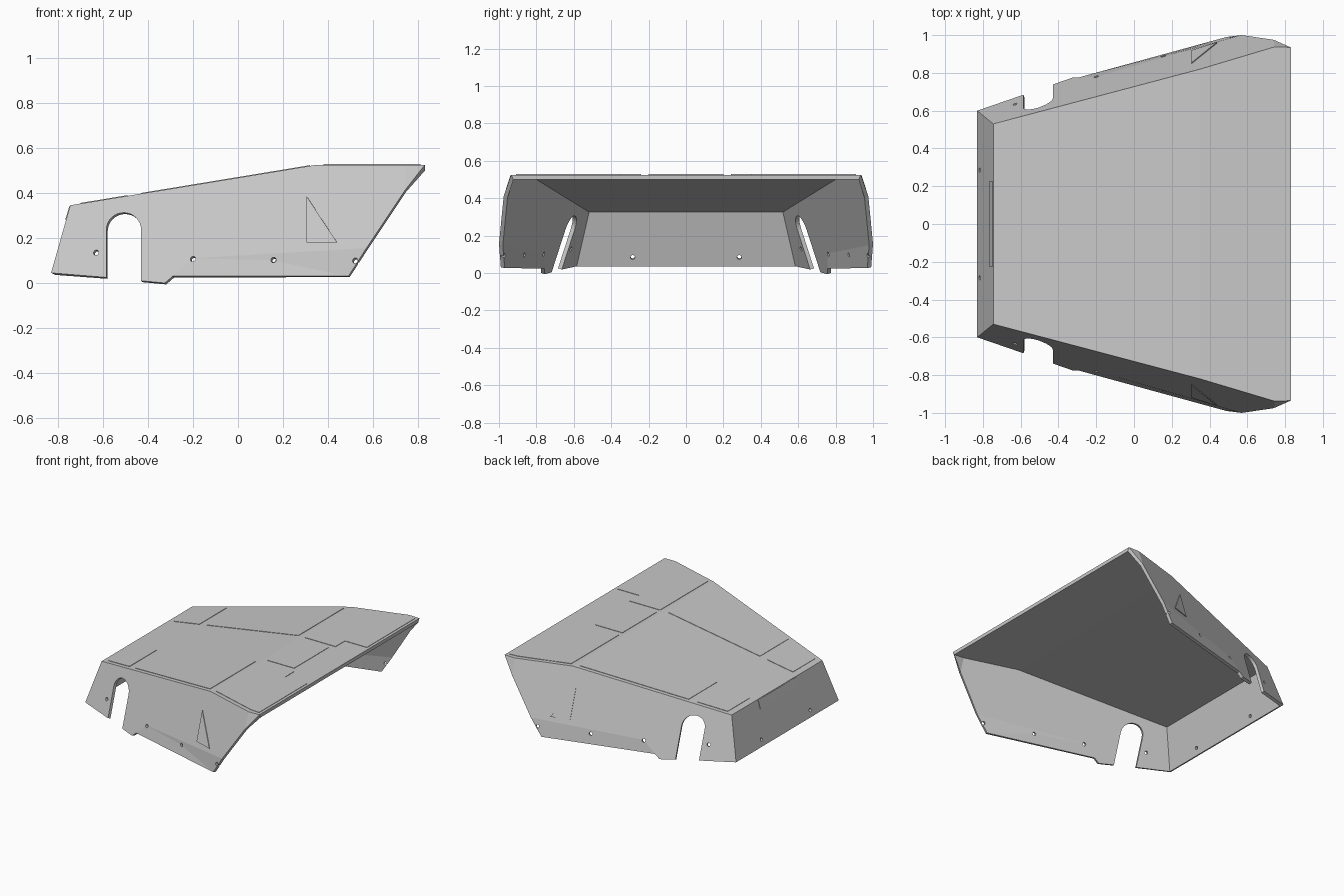
import bpy, bmesh, math
from mathutils import Vector, Matrix

if "Cube" in bpy.data.objects:
    bpy.data.objects.remove(bpy.data.objects["Cube"])

grey = bpy.data.materials.new("plain_grey")
grey.diffuse_color = (0.58, 0.58, 0.58, 1)
grey.use_nodes = True
grey.node_tree.nodes["Principled BSDF"].inputs["Base Color"].default_value = grey.diffuse_color


def new_object(name, bm):
    mesh = bpy.data.meshes.new(name)
    bm.to_mesh(mesh)
    bm.free()
    mesh.materials.append(grey)
    ob = bpy.data.objects.new(name, mesh)
    bpy.context.collection.objects.link(ob)
    return ob


def side_y(x, z):
    """Half width of the leaning side wall."""
    return 0.8785 + 0.318 * x - 0.3235 * z


def roof_z(x):
    return min(0.525, 0.345 + 0.18 * (x + 0.745) / 1.095)


# Side wall outline with the round-topped slot
slot = [(-0.5075 + 0.0775 * math.cos(math.pi * i / 16),
         0.235 + 0.0775 * math.sin(math.pi * i / 16)) for i in range(17)]
outline = [(-0.83, 0.045), (-0.745, 0.345), (0.35, 0.525), (0.745, 0.525),
           (0.74, 0.41), (0.57, 0.155), (-0.2, 0.11), (-0.29, 0.03),
           (-0.325, 0.0), (-0.43, 0.01)] + slot + [(-0.585, 0.025)]
wall = [(x, side_y(x, z), z) for x, z in outline]
wall[3] = (0.745, 0.938, 0.525)
wall[4] = (0.74, 0.975, 0.41)
wall[5] = (0.57, 1.0, 0.155)
tip = (0.83, 0.935, 0.525)
foot = (0.49, 0.99, 0.03)


def flip(p):
    return (p[0], -p[1], p[2])


# Folded sheet shell: roof, rear wall, side walls, front gussets, lower flanges
bm = bmesh.new()
faces = [[wall[1], flip(wall[1]), flip(wall[2]), wall[2]],
         [wall[2], flip(wall[2]), flip(wall[3]), flip(tip), tip, wall[3]],
         [wall[0], flip(wall[0]), flip(wall[1]), wall[1]]]
for f in (wall, [wall[3], tip, wall[4]], [wall[5], foot, wall[7], wall[6]]):
    faces += [f, [flip(p) for p in reversed(f)]]
for f in faces:
    bm.faces.new([bm.verts.new(p) for p in f])
bmesh.ops.remove_doubles(bm, verts=bm.verts, dist=0.0005)
bmesh.ops.recalc_face_normals(bm, faces=bm.faces)
roof = max(bm.faces, key=lambda f: f.calc_center_median().z)
if roof.normal.z < 0:
    bmesh.ops.reverse_faces(bm, faces=bm.faces)
shell = new_object("armour_shell", bm)
solid = shell.modifiers.new("thickness", 'SOLIDIFY')
solid.thickness = 0.022
solid.offset = -1
solid.use_even_offset = True

# Bolt holes in the side walls and rear wall
bm = bmesh.new()


def hole(centre, axis):
    turn = Vector(axis).to_track_quat('Z', 'Y').to_matrix().to_4x4()
    bmesh.ops.create_cone(bm, cap_ends=True, segments=16, radius1=0.012,
                          radius2=0.012, depth=0.16,
                          matrix=Matrix.Translation(centre) @ turn)


for s in (1, -1):
    for x, z in ((-0.63, 0.135), (-0.2, 0.107), (0.155, 0.105), (0.515, 0.105)):
        hole((x, s * side_y(x, z), z), (-0.318, s, 0.32))
    hole((-0.817, s * 0.285, 0.09), (-1, 0, 0.283))
cutter = new_object("bolt_hole_cutter", bm)
cutter.hide_render = True
cut = shell.modifiers.new("holes", 'BOOLEAN')
cut.operation = 'DIFFERENCE'
cut.solver = 'EXACT'
cut.object = cutter
bpy.context.view_layer.objects.active = shell
for name in ("thickness", "holes"):
    bpy.ops.object.modifier_apply(modifier=name)
bpy.data.objects.remove(cutter)


# Thin raised panels
def plate(name, pts, normal, height=0.003):
    n = Vector(normal).normalized()
    bm = bmesh.new()
    low = [bm.verts.new(Vector(p) - n * 0.002) for p in pts]
    high = [bm.verts.new(Vector(p) + n * height) for p in pts]
    bm.faces.new(low)
    bm.faces.new(high)
    for i in range(len(pts)):
        j = (i + 1) % len(pts)
        bm.faces.new((low[i], low[j], high[j], high[i]))
    bmesh.ops.recalc_face_normals(bm, faces=bm.faces)
    return new_object(name, bm)


def roof_plate(name, xy):
    slope = (-0.1644, 0, 1) if xy[0][0] < 0.34 else (0, 0, 1)
    plate(name, [(x, y, roof_z(x)) for x, y in xy], slope)


def edge(x):
    """Panel border just inside the roof edge."""
    return 0.53 + 0.265 * (x + 0.745) - 0.03


for s, tag in ((1, "left"), (-1, "right")):
    for name, x0, x1 in (("small_roof_panel", -0.70, -0.49),
                         ("long_roof_panel", -0.43, 0.32)):
        roof_plate(f"{name}_{tag}", [(x0, s * 0.25), (x1, s * 0.25),
                                     (x1, s * edge(x1)), (x0, s * edge(x0))])
    roof_plate(f"front_roof_panel_{tag}",
               [(0.38, s * 0.24), (0.63, s * 0.24), (0.63, s * 0.35), (0.81, s * 0.35),
                (0.81, s * 0.91), (0.74, s * 0.905), (0.38, s * edge(0.38))])
    # Triangular reinforcement on the side wall
    tri = ((0.305, 0.385), (0.305, 0.18), (0.44, 0.18))
    plate(f"side_gusset_{tag}", [(x, s * side_y(x, z), z) for x, z in tri],
          (-0.318, s, 0.3235))
roof_plate("front_hatch_panel", [(0.38, -0.2), (0.60, -0.2), (0.60, 0.2), (0.38, 0.2)])
plate("rear_strip", [(-0.746, -0.225, 0.34), (-0.746, 0.225, 0.34),
                     (-0.764, 0.225, 0.28), (-0.764, -0.225, 0.28)], (-1, 0, 0.283))
